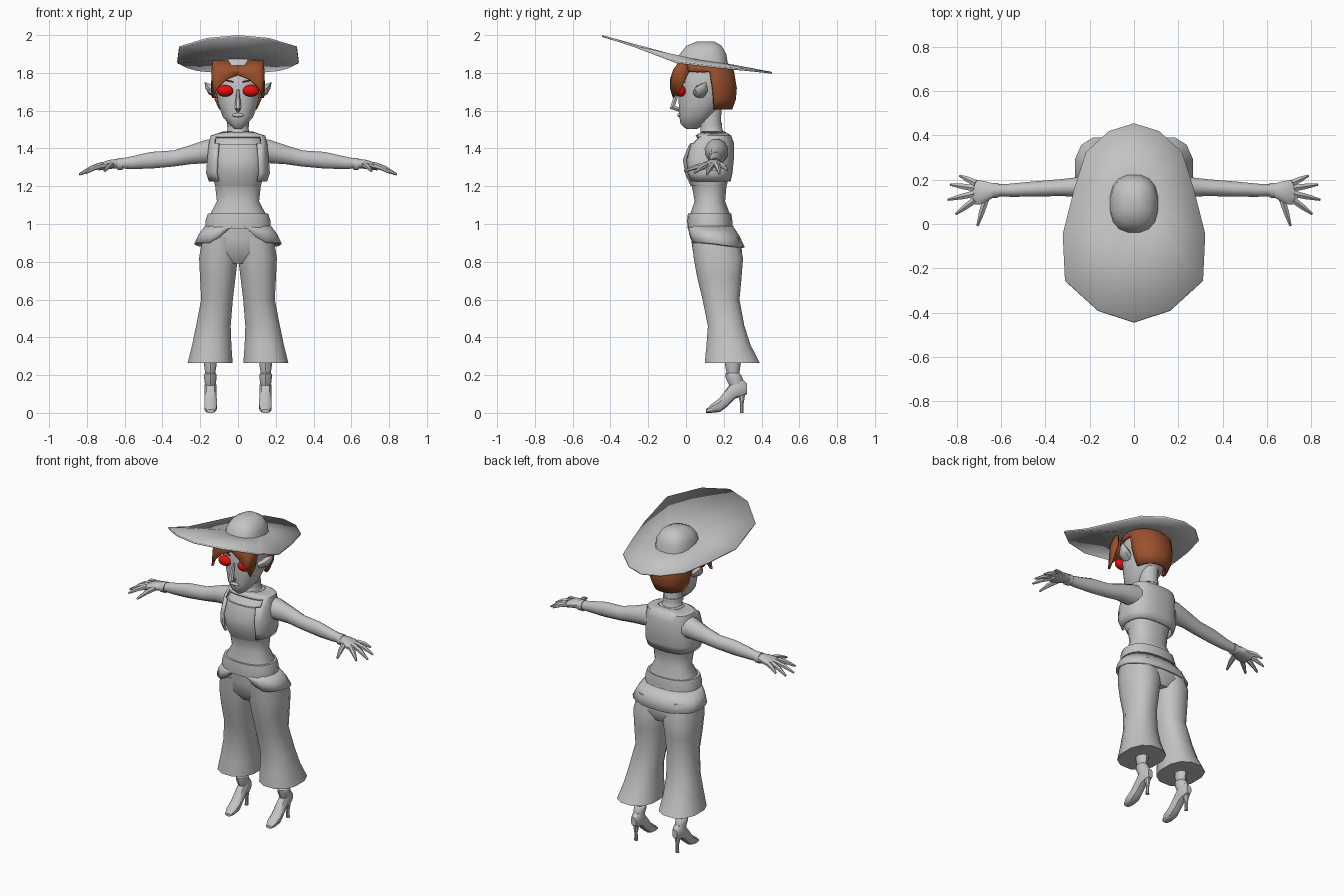
import bpy, bmesh, math
from mathutils import Vector

cube = bpy.data.objects.get("Cube")
if cube:
    bpy.data.objects.remove(cube)


def material(name, rgb):
    m = bpy.data.materials.new(name)
    m.use_nodes = True
    m.diffuse_color = (*rgb, 1)
    m.node_tree.nodes["Principled BSDF"].inputs["Base Color"].default_value = (*rgb, 1)
    return m


GREY = material("light grey", (.55, .55, .55))
BROWN = material("auburn brown", (.33, .08, .025))
RED = material("bright red", (.9, .005, .005))


def finish(bm, name, mat=GREY, mirror=False, shell=0, angle=40):
    bmesh.ops.recalc_face_normals(bm, faces=bm.faces)
    me = bpy.data.meshes.new(name)
    bm.to_mesh(me)
    bm.free()
    me.materials.append(mat)
    ob = bpy.data.objects.new(name, me)
    bpy.context.collection.objects.link(ob)
    bpy.ops.object.select_all(action='DESELECT')
    ob.select_set(True)
    bpy.context.view_layer.objects.active = ob
    bpy.ops.object.shade_smooth_by_angle(angle=math.radians(angle))
    if shell:
        s = ob.modifiers.new("thickness", 'SOLIDIFY')
        s.thickness, s.offset = shell, -1
    if mirror:
        ob.modifiers.new("mirror", 'MIRROR')
    return ob


def bridge(bm, rings, cap):
    n = len(rings[0])
    for a, b in zip(rings, rings[1:]):
        for i in range(n):
            j = (i + 1) % n
            bm.faces.new((a[i], a[j], b[j], b[i]))
    if cap:
        bm.faces.new(rings[0])
        bm.faces.new(rings[-1])


def loft_mesh(rings, axis='z', n=16, cap=True, power=1.0):
    """Rings are (position, a0, a1, b0, b1) rounded boxes across the axis."""
    bm = bmesh.new()
    loops = []
    for p, a0, a1, b0, b1 in rings:
        loop = []
        for i in range(n):
            t = 2 * math.pi * (i + .5) / n
            c, s = math.cos(t), math.sin(t)
            a = (a0 + a1) / 2 + (a1 - a0) / 2 * math.copysign(abs(c) ** power, c)
            b = (b0 + b1) / 2 + (b1 - b0) / 2 * math.copysign(abs(s) ** power, s)
            loop.append(bm.verts.new({'x': (p, a, b), 'y': (a, p, b), 'z': (a, b, p)}[axis]))
        loops.append(loop)
    bridge(bm, loops, cap)
    return bm


def loft(name, rings, axis='z', n=16, power=1.0, **kw):
    return finish(loft_mesh(rings, axis, n, True, power), name, **kw)


def sym(*rows):
    """Rings centred on x = 0 from (z, half width, front, back)."""
    return [(z, -w, w, f, b) for z, w, f, b in rows]


def trim(bm, rule):
    bad = [f for f in bm.faces if rule(f.calc_center_median())]
    bmesh.ops.delete(bm, geom=bad, context='FACES')


def tube(name, points, radii, n=8, flat=1.0, side=(0, 1, 0), **kw):
    bm = bmesh.new()
    pts = [Vector(p) for p in points]
    loops = []
    for k, p in enumerate(pts):
        d = (pts[min(k + 1, len(pts) - 1)] - pts[max(k - 1, 0)]).normalized()
        v = d.cross(Vector(side)).normalized()
        u = v.cross(d)
        loops.append([bm.verts.new(p + radii[k] * (u * math.cos(t) + v * flat * math.sin(t)))
                      for t in (2 * math.pi * i / n for i in range(n))])
    bridge(bm, loops, True)
    return finish(bm, name, **kw)


def ball(name, centre, size, **kw):
    bm = bmesh.new()
    bmesh.ops.create_uvsphere(bm, u_segments=16, v_segments=10, radius=1)
    bmesh.ops.scale(bm, vec=size, verts=bm.verts)
    bmesh.ops.translate(bm, vec=centre, verts=bm.verts)
    return finish(bm, name, **kw)


# Hat: wide angular brim and rounded crown
half = [(0, -.443, 2.0), (.163, -.39, 1.985), (.312, -.255, 1.94), (.322, -.045, 1.86),
        (.27, .16, 1.835), (.217, .325, 1.82), (.113, .42, 1.81), (0, .455, 1.805)]
outline = half + [(-x, y, z) for x, y, z in half[-2:0:-1]]
bm = bmesh.new()
outer = [bm.verts.new(p) for p in outline]
inner = []
for x, y, z in outline:
    iy = .09 + (y - .02) * .3
    inner.append(bm.verts.new((x * .35, iy, 1.878 - .13 * iy)))
bridge(bm, [outer, inner], False)
bm.faces.new(inner)
finish(bm, "hat_brim", shell=.01, angle=30)
loft("hat_crown", sym((1.84, .112, -.05, .225), (1.9, .106, -.035, .215),
                      (1.943, .08, .0, .19), (1.967, .035, .06, .15)), power=.8, angle=60)

# Head and face
loft("head", sym((1.503, .02, .0, .06), (1.53, .05, -.03, .1), (1.57, .083, -.036, .14),
                 (1.64, .106, -.04, .2), (1.72, .119, -.04, .24), (1.8, .125, -.03, .24),
                 (1.86, .1, .0, .2)), n=20, power=.9)
tube("nose", [(0, -.04, 1.71), (0, -.06, 1.655), (0, -.072, 1.618), (0, -.03, 1.603)],
     [.007, .013, .018, .012], n=6, side=(1, 0, 0))
ball("lips", (0, -.034, 1.576), (.031, .012, .011))
ball("eyes", (.068, -.03, 1.705), (.045, .031, .031), mat=RED, mirror=True)
tube("eyebrows", [(.025, -.042, 1.752), (.07, -.032, 1.763), (.11, -.003, 1.75)],
     [.004, .005, .002], n=6, mat=BROWN, mirror=True)
tube("ears", [(.105, .07, 1.69), (.14, .08, 1.71), (.16, .095, 1.73), (.176, .105, 1.75)],
     [.035, .037, .022, .002], n=8, flat=.75, mirror=True)

# Hair: cropped cap at the back and swept fringe in front
bm = loft_mesh(sym((1.605, .1, .02, .245), (1.66, .125, -.01, .265), (1.72, .137, -.03, .27),
                   (1.81, .139, -.045, .255), (1.85, .12, -.035, .215), (1.87, .06, .03, .15)),
               n=28, cap=False, power=.9)
trim(bm, lambda c: c.z < 1.81 and c.y < .15)
finish(bm, "hair_back", mat=BROWN, shell=.02, angle=50)
bm = bmesh.new()
fringe = [(0, -.068, 1.792), (.06, -.084, 1.767), (.112, -.086, 1.72),
          (.138, -.07, 1.668), (.143, -.03, 1.71), (.139, .015, 1.8)]
rows = [[bm.verts.new(p) for p in fringe],
        [bm.verts.new((x * .98, y * .8, 1.815)) for x, y, z in fringe],
        [bm.verts.new((x * .94, y * .4, 1.865)) for x, y, z in fringe]]
for a, b in zip(rows, rows[1:]):
    for i in range(len(fringe) - 1):
        bm.faces.new((a[i], a[i + 1], b[i + 1], b[i]))
finish(bm, "hair_fringe", mat=BROWN, shell=.012, mirror=True, angle=50)

# Neck and choker
loft("neck", sym((1.45, .085, .06, .215), (1.485, .06, .075, .2), (1.53, .054, .075, .185),
                 (1.62, .055, .08, .19)))
loft("neck_band", sym((1.515, .059, .07, .192), (1.54, .058, .07, .19)), angle=30)

# Torso with fitted top and open vest
loft("torso", sym((.97, .16, .02, .24), (1.05, .15, .02, .235), (1.12, .113, .045, .208),
                  (1.2, .122, .03, .215), (1.26, .137, .005, .232), (1.34, .145, -.01, .24),
                  (1.42, .14, .025, .24), (1.465, .115, .07, .225), (1.49, .06, .09, .2)),
     n=20, power=.85)
bm = loft_mesh(sym((1.2, .122, .025, .21), (1.26, .137, -.004, .22), (1.34, .145, -.018, .22),
                   (1.42, .14, .015, .22)), n=20, power=.85)
finish(bm, "fitted_top")
bm = loft_mesh(sym((1.225, .155, .005, .237), (1.27, .17, -.012, .247), (1.34, .165, -.02, .254),
                   (1.43, .155, .005, .254), (1.468, .145, .05, .24), (1.49, .078, .085, .205)),
               n=24, cap=False, power=.75)
trim(bm, lambda c: c.y < .09 and abs(c.x) < .115 and c.z < 1.45)
finish(bm, "vest", shell=.014)

# Belt and flared overskirt, lifted at the centre front
loft("belt", sym((.975, .175, .008, .245), (1.02, .173, .006, .245), (1.055, .162, .01, .24)),
     n=18, power=.85, angle=30)
bm = loft_mesh(sym((.99, .176, .01, .25), (.945, .21, .008, .285), (.9, .232, .012, .312)),
               n=24, cap=False, power=.85)
for v in bm.verts:
    drop = .99 - v.co.z
    if v.co.y < .12:
        lift = max(0, min(1, (.13 - abs(v.co.x)) / .08))
        v.co.z += drop * .88 * lift
    else:
        v.co.z -= drop * .25 * (v.co.y - .12) / .19
finish(bm, "overskirt", shell=.012)

# Wide trousers
loft("trouser_hips", sym((.79, .1, .08, .27), (.85, .19, .035, .3), (.92, .192, .025, .285),
                         (1.0, .165, .02, .24)), power=.85)
loft("trouser_legs", [(.265, .025, .27, .095, .395), (.36, .032, .246, .105, .345),
                      (.46, .036, .225, .113, .312), (.6, .025, .197, .085, .286),
                      (.72, .01, .204, .055, .298), (.82, -.002, .209, .037, .306),
                      (.93, 0, .19, .025, .28)], n=12, power=.85, mirror=True, angle=50)

# Ankles and high-heeled shoes
loft("ankles", [(.13, .118, .174, .235, .305), (.185, .112, .181, .21, .3),
                (.205, .112, .181, .208, .288), (.212, .119, .175, .215, .283),
                (.25, .112, .181, .207, .288), (.33, .105, .188, .2, .3)], n=10, mirror=True)
loft("shoes", [(.105, .125, .165, 0, .018), (.135, .112, .178, 0, .045),
               (.18, .11, .18, .005, .08), (.22, .113, .177, .035, .135),
               (.26, .113, .178, .075, .18), (.3, .117, .174, .088, .178),
               (.322, .128, .163, .1, .155)], axis='y', n=10, power=.8, mirror=True)
loft("shoe_heels", [(0, .135, .157, .284, .306), (.05, .136, .156, .286, .306),
                    (.115, .125, .167, .268, .318)], n=8, mirror=True)

# Arms, wrist cuffs, hands and fingers
loft("arms", [(.09, .09, .225, 1.31, 1.455), (.16, .1, .225, 1.32, 1.45),
              (.25, .122, .213, 1.315, 1.42), (.34, .125, .203, 1.303, 1.391),
              (.46, .122, .193, 1.292, 1.383), (.56, .122, .183, 1.29, 1.36),
              (.63, .125, .18, 1.293, 1.345)], axis='x', n=12, mirror=True)
loft("wrist_cuffs", [(.612, .118, .187, 1.284, 1.352), (.638, .116, .187, 1.284, 1.35)],
     axis='x', n=12, mirror=True)
loft("palms", [(.63, .122, .183, 1.292, 1.345), (.665, .1, .193, 1.292, 1.343),
               (.7, .085, .2, 1.288, 1.335), (.738, .09, .197, 1.283, 1.315)],
     axis='x', n=12, mirror=True)
fingers = [("little", (.715, .185), (.787, .218), 1.285), ("ring", (.72, .162), (.83, .178), 1.265),
           ("middle", (.72, .137), (.84, .11), 1.262), ("index", (.72, .108), (.805, .045), 1.27),
           ("thumb", (.67, .11), (.707, -.008), 1.28)]
for name, (x0, y0), (x1, y1), tip in fingers:
    mid = ((x0 + x1) / 2, (y0 + y1) / 2, (1.312 + tip) / 2 + .006)
    tube(name + "_fingers", [(x0, y0, 1.312), mid, (x1, y1, tip)], [.017, .014, .006],
         n=6, side=(0, 0, 1), mirror=True)
